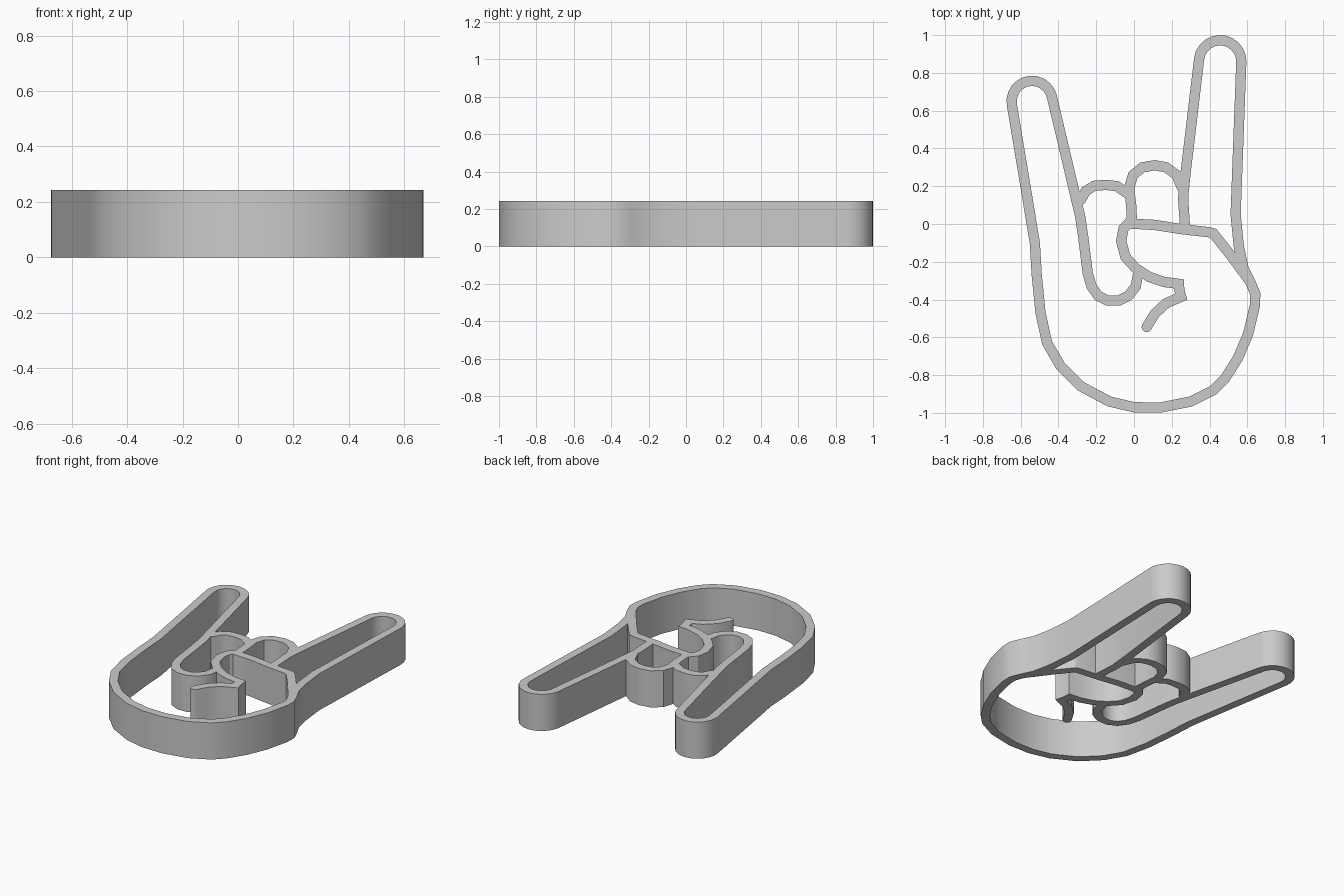
import bpy
import bmesh
from math import radians, cos, sin, pi
from mathutils import Vector

if "Cube" in bpy.data.objects:
    bpy.data.objects.remove(bpy.data.objects["Cube"], do_unlink=True)

HEIGHT = 0.243
HALF_WALL = 0.027

# Plain grey plastic
grey = bpy.data.materials.new("plain grey")
grey.use_nodes = True
colour = (0.6, 0.6, 0.6, 1)
grey.diffuse_color = colour
grey.node_tree.nodes["Principled BSDF"].inputs["Base Color"].default_value = colour


def arc(centre, radius, start, end, steps):
    """Points along a circular arc, angles in degrees."""
    angles = [radians(start + (end - start) * i / steps) for i in range(steps + 1)]
    return [(centre[0] + radius * cos(a), centre[1] + radius * sin(a)) for a in angles]


def side_of(path, half):
    """Mitred offset of an open path to its left."""
    result = []
    for i, point in enumerate(path):
        before = (point - path[i - 1]).normalized() if i > 0 else None
        after = (path[i + 1] - point).normalized() if i < len(path) - 1 else None
        before, after = before or after, after or before
        tangent = (before + after).normalized()
        normal = Vector((-tangent.y, tangent.x))
        result.append(point + normal * half / max(tangent.dot(after), 0.6))
    return result


def round_end(point, direction, half, steps=6):
    """Half circle that closes a wall, running from its left to its right side."""
    normal = Vector((-direction.y, direction.x))
    angles = [pi * i / steps for i in range(1, steps)]
    return [point + half * (normal * cos(a) + direction * sin(a)) for a in angles]


def wall(name, points, half=HALF_WALL):
    """Upright wall of constant thickness that follows a centre line."""
    path = [Vector(p) for p in points]
    back = path[::-1]
    loop = side_of(path, half)
    loop += round_end(path[-1], (path[-1] - path[-2]).normalized(), half)
    loop += side_of(back, half)
    loop += round_end(back[-1], (back[-1] - back[-2]).normalized(), half)

    bm = bmesh.new()
    base = bm.faces.new([bm.verts.new((p.x, p.y, 0)) for p in loop])
    top = bmesh.ops.extrude_face_region(bm, geom=[base])["geom"]
    verts = [v for v in top if isinstance(v, bmesh.types.BMVert)]
    bmesh.ops.translate(bm, vec=(0, 0, HEIGHT), verts=verts)
    bmesh.ops.recalc_face_normals(bm, faces=bm.faces)
    mesh = bpy.data.meshes.new(name)
    bm.to_mesh(mesh)
    bm.free()
    mesh.materials.append(grey)
    obj = bpy.data.objects.new(name, mesh)
    bpy.context.collection.objects.link(obj)
    return obj


# Ring fingertip, up the little finger, around the palm, then the index finger
ring_tip = [(.02, -.27), (.01, -.33), (-.03, -.38), (-.08, -.405), (-.14, -.405),
            (-.19, -.38), (-.225, -.33), (-.245, -.26), (-.27, -.06), (-.285, .04)]
little_tip = arc((-.54, .65), .108, 14, 190, 11)
palm = [(-.525, -.1), (-.515, -.27), (-.495, -.47), (-.46, -.63), (-.39, -.75),
        (-.28, -.86), (-.13, -.94), (0, -.97), (.14, -.972), (.3, -.94),
        (.42, -.88), (.48, -.82), (.55, -.71), (.605, -.58), (.64, -.43),
        (.642, -.37), (.615, -.305), (.58, -.235), (.555, -.12), (.538, .05)]
index_tip = arc((.456, .861), .112, -2, 173, 11)
index_inside = [(.272, .26), (.26, .14), (.27, -.02)]
hand = wall("hand_outline", ring_tip + little_tip + palm + index_tip + index_inside)

# Folded ring and middle fingers
ring = wall("ring_knuckle", [(-.28, .13), (-.255, .175), (-.21, .202), (-.15, .207),
                             (-.09, .2), (-.04, .165)])
middle = wall("middle_knuckle", [(-.01, 0), (-.015, .1), (-.026, .19), (-.005, .26),
                                 (.045, .3), (.11, .311), (.17, .3), (.225, .26),
                                 (.255, .19)])

# Thumb across the fingers, ending in the crease of the palm
thumb = wall("thumb", [(.615, -.305), (.5, -.15), (.42, -.05), (.4, -.044), (.25, -.027),
                       (.11, -.005), (-.03, .003), (-.056, -.025), (-.068, -.09),
                       (-.045, -.175), (.01, -.235), (.08, -.28), (.16, -.307),
                       (.238, -.317), (.24, -.35), (.25, -.385), (.17, -.42),
                       (.11, -.475), (.067, -.546)])

# Fuse the walls into one solid
bpy.context.view_layer.objects.active = hand
for part in (ring, middle, thumb):
    fuse = hand.modifiers.new("fuse", "BOOLEAN")
    fuse.operation = "UNION"
    fuse.solver = "EXACT"
    fuse.object = part
    bpy.ops.object.modifier_apply(modifier=fuse.name)
    bpy.data.objects.remove(part, do_unlink=True)

bpy.ops.object.select_all(action="DESELECT")
hand.select_set(True)
bpy.ops.object.shade_smooth_by_angle(angle=radians(30))
